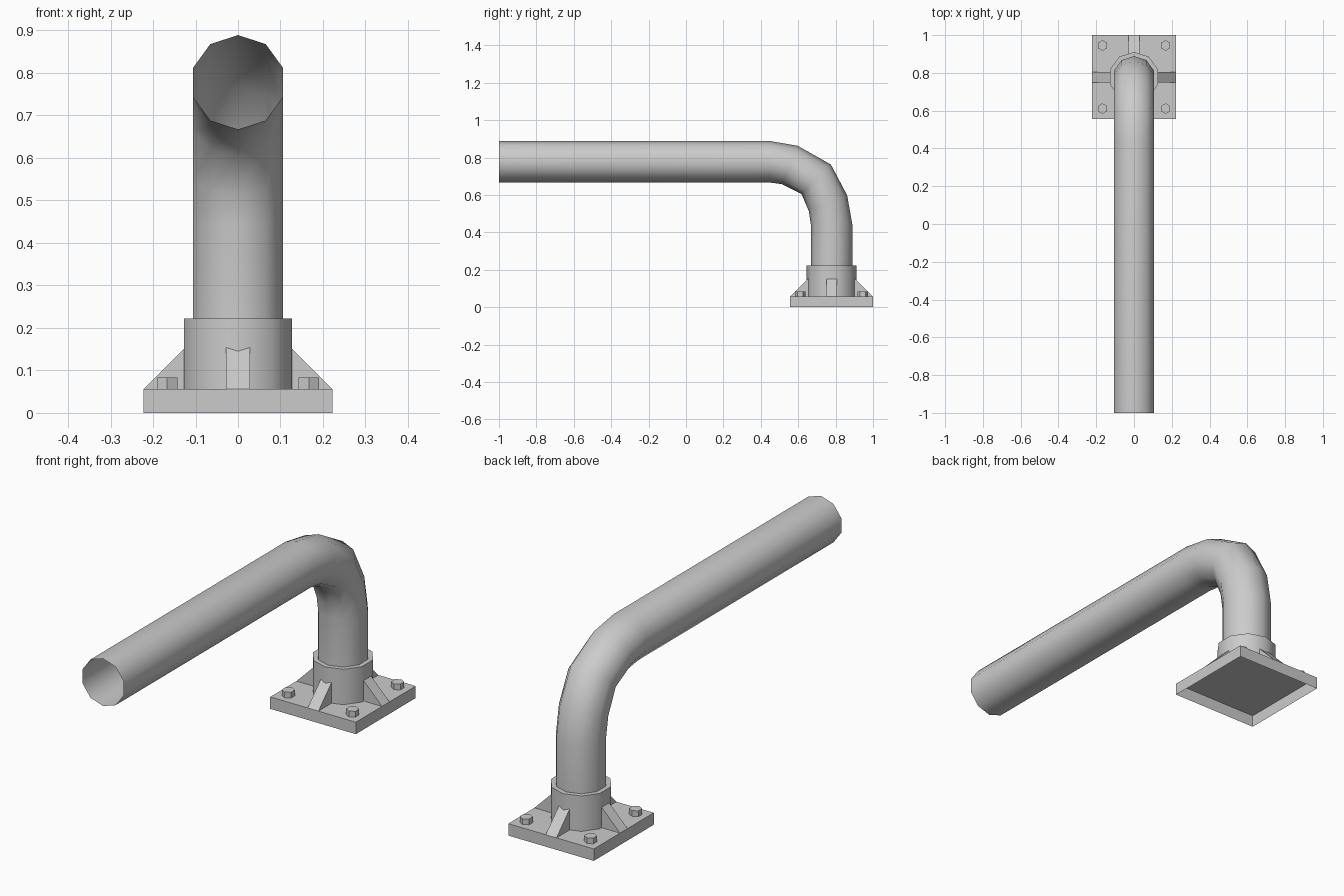
import bpy
import bmesh
from math import sin, cos, pi, radians
from mathutils import Matrix, Vector

if "Cube" in bpy.data.objects:
    bpy.data.objects.remove(bpy.data.objects["Cube"])

BASE_Y = 0.778      # axis of the upright
PLATE_TOP = 0.056


def finish(bm, name, smooth=False):
    mesh = bpy.data.meshes.new(name)
    bm.to_mesh(mesh)
    bm.free()
    obj = bpy.data.objects.new(name, mesh)
    bpy.context.collection.objects.link(obj)
    if smooth:
        bpy.ops.object.select_all(action='DESELECT')
        obj.select_set(True)
        bpy.context.view_layer.objects.active = obj
        bpy.ops.object.shade_smooth_by_angle(angle=radians(50))
    return obj


def loft(name, sides, sections, start=0.0, cap=False, smooth=False):
    """Skin rings given as (x, y, z, radius, tilt in degrees)."""
    bm = bmesh.new()
    rings = []
    for x, y, z, r, tilt in sections:
        t = radians(tilt)
        radial = Vector((0, cos(t), sin(t)))
        ring = []
        for i in range(sides):
            a = start + 2 * pi * i / sides
            p = Vector((x, y, z)) + r * (cos(a) * radial + sin(a) * Vector((-1, 0, 0)))
            ring.append(bm.verts.new(p))
        rings.append(ring)
    for low, high in zip(rings, rings[1:]):
        for i in range(sides):
            j = (i + 1) % sides
            bm.faces.new((low[i], low[j], high[j], high[i]))
    if cap:
        bm.faces.new(rings[-1])
    return finish(bm, name, smooth)


# Base plate, open underneath
loft("base_plate", 4, [(0, BASE_Y, 0, 0.222 * 2 ** 0.5, 0),
                       (0, BASE_Y, PLATE_TOP, 0.222 * 2 ** 0.5, 0)],
     start=pi / 4, cap=True)

# Collar with a flat rim reaching the pipe
loft("collar", 10, [(0, BASE_Y, PLATE_TOP, 0.133, 0),
                    (0, BASE_Y, 0.222, 0.133, 0),
                    (0, BASE_Y, 0.222, 0.111, 0)], smooth=True)

# Bent pipe, open at the front end
path = [(0.778, 0.222, 0), (0.778, 0.444, 0), (0.759, 0.556, 22.5),
        (0.696, 0.684, 45), (0.555, 0.760, 67.5), (0.444, 0.778, 90),
        (-1.0, 0.778, 90)]
loft("pipe", 10, [(0, y, z, 0.111, t) for y, z, t in path], smooth=True)

# Hexagonal bolt heads in the plate corners
for sx in (-1, 1):
    for sy in (-1, 1):
        x, y = sx * 0.167, BASE_Y + sy * 0.167
        loft("bolt", 6, [(x, y, PLATE_TOP, 0.0278, 0), (x, y, 0.083, 0.0278, 0)], cap=True)

# Triangular gussets between collar and plate edges
for k in range(4):
    bm = bmesh.new()
    profile = [(0.124, PLATE_TOP), (0.222, PLATE_TOP), (0.124, 0.154)]
    near = [bm.verts.new((x, -0.028, z)) for x, z in profile]
    far = [bm.verts.new((x, 0.028, z)) for x, z in profile]
    bm.faces.new(near)
    bm.faces.new(far[::-1])
    for i in range(3):
        j = (i + 1) % 3
        bm.faces.new((near[j], near[i], far[i], far[j]))
    bm.transform(Matrix.Translation((0, BASE_Y, 0)) @ Matrix.Rotation(k * pi / 2, 4, 'Z'))
    finish(bm, "gusset")
